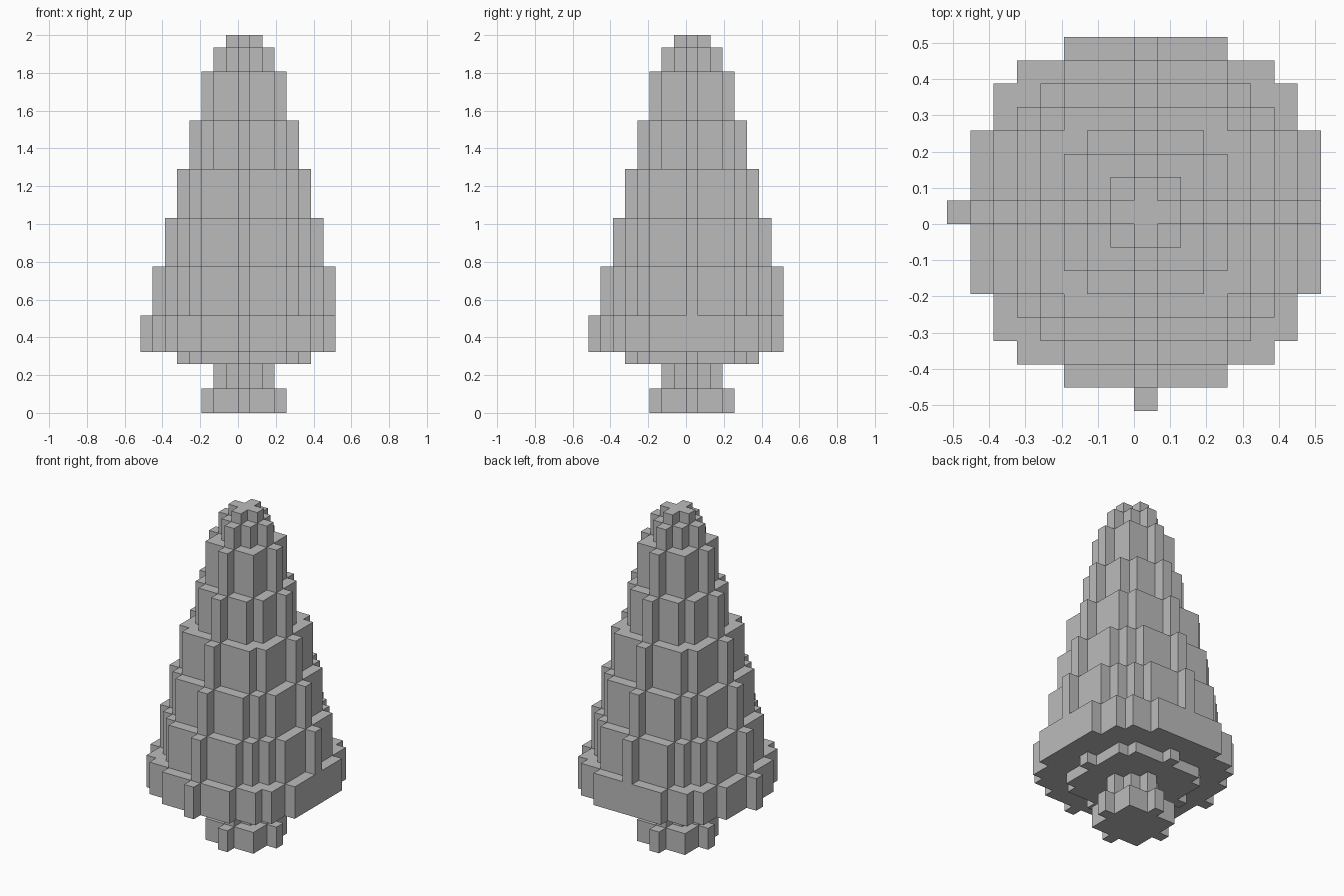
import bpy, bmesh, math

cube = bpy.data.objects.get("Cube")
if cube:
    bpy.data.objects.remove(cube, do_unlink=True)

U = 2 / 31      # edge of one block
LIMIT = 8       # the blocks stop at this grid line on the +x and +y sides

grey = bpy.data.materials.new("plain grey")
grey.use_nodes = True
COLOUR = (0.5, 0.5, 0.5, 1)
grey.diffuse_color = COLOUR
grey.node_tree.nodes["Principled BSDF"].inputs["Base Color"].default_value = COLOUR


def disc_outline(radius):
    """Stepped outline of a disc of blocks, counter-clockwise, in block units."""
    right, left = [], []
    for row in range(-radius, min(radius + 1, LIMIT)):
        half = math.isqrt(radius * radius - row * row)
        for y in (row, row + 1):
            right.append((min(half + 1, LIMIT), y))
            left.append((-half, y))
    ring = right + left[::-1]
    # Keep only the true corners
    corners = []
    for i, p in enumerate(ring):
        before, after = ring[i - 1], ring[(i + 1) % len(ring)]
        straight = any(before[k] == p[k] == after[k] for k in (0, 1))
        if not straight:
            corners.append(p)
    return corners


def block_disc(name, radius, bottom, top):
    """Extrude a stepped disc between two block heights."""
    bm = bmesh.new()
    verts = [bm.verts.new((x * U, y * U, bottom * U)) for x, y in disc_outline(radius)]
    base = bm.faces.new(verts)
    grown = bmesh.ops.extrude_face_region(bm, geom=[base], use_keep_orig=True)
    lifted = [g for g in grown["geom"] if isinstance(g, bmesh.types.BMVert)]
    bmesh.ops.translate(bm, verts=lifted, vec=(0, 0, (top - bottom) * U))
    bmesh.ops.recalc_face_normals(bm, faces=bm.faces)
    mesh = bpy.data.meshes.new(name)
    bm.to_mesh(mesh)
    bm.free()
    mesh.materials.append(grey)
    bpy.context.collection.objects.link(bpy.data.objects.new(name, mesh))


# Trunk and the underside of the foliage
block_disc("trunk_foot", 3, 0, 2)
block_disc("trunk", 2, 2, 4)
block_disc("foliage_underside", 5, 4, 5)

# Widest foliage ring, then evenly shrinking tiers
block_disc("foliage_skirt", 8, 5, 8)
for step, radius in enumerate(range(7, 2, -1)):
    block_disc(f"foliage_tier_{step + 1}", radius, 8 + 4 * step, 12 + 4 * step)

# Crown
block_disc("crown", 2, 28, 30)
block_disc("crown_tip", 1, 30, 31)
